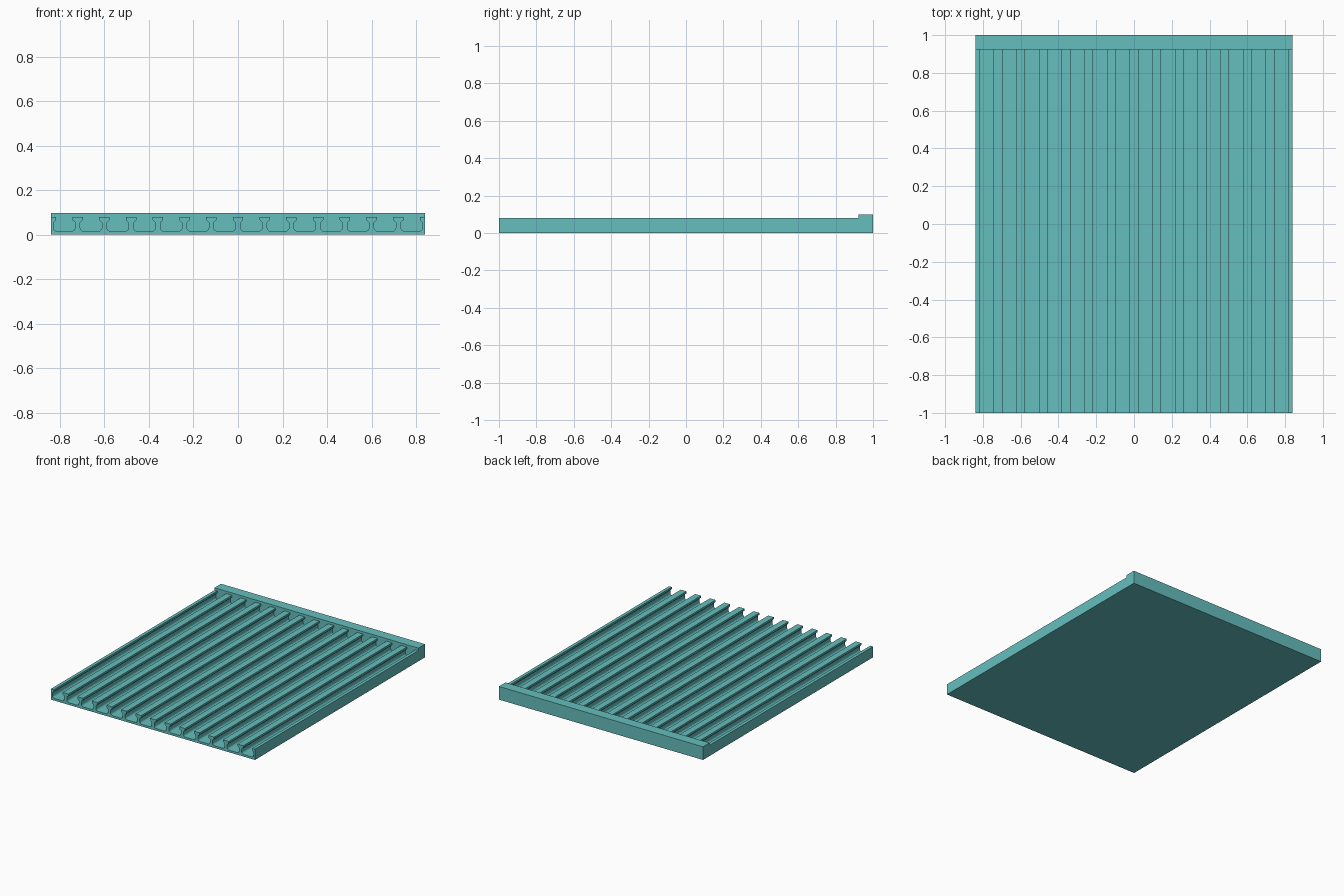
import bpy, bmesh, math

if "Cube" in bpy.data.objects:
    bpy.data.objects.remove(bpy.data.objects["Cube"])

teal = bpy.data.materials.new("teal")
teal.diffuse_color = (0.133, 0.515, 0.515, 1)
teal.use_nodes = True
teal.node_tree.nodes["Principled BSDF"].inputs["Base Color"].default_value = teal.diffuse_color

HALF_W, PITCH, SLOTS = 0.84, 0.12, 14
TOP, FLOOR, CAP_Y, CAP_TOP = 0.08, 0.016, 0.923, 0.098


def extrude_profile(name, points, y0, y1):
    """Closed x-z outline pushed along y."""
    bm = bmesh.new()
    face = bm.faces.new([bm.verts.new((x, y0, z)) for x, z in points])
    ext = bmesh.ops.extrude_face_region(bm, geom=[face])
    verts = [v for v in ext["geom"] if isinstance(v, bmesh.types.BMVert)]
    bmesh.ops.translate(bm, verts=verts, vec=(0, y1 - y0, 0))
    bmesh.ops.recalc_face_normals(bm, faces=bm.faces)
    mesh = bpy.data.meshes.new(name)
    bm.to_mesh(mesh)
    bm.free()
    mesh.materials.append(teal)
    obj = bpy.data.objects.new(name, mesh)
    bpy.context.collection.objects.link(obj)
    return obj


# Right half of one undercut slot: straight mouth, tapered lip, rounded pocket
half = [(0.0365, TOP), (0.0365, 0.066), (0.049, 0.054)]
R = 0.016
for i in range(5):
    a = math.radians(i * 22.5)
    half.append((0.049 - R + R * math.cos(a), FLOOR + R - R * math.sin(a)))
slot = [(-x, z) for x, z in half] + [(x, z) for x, z in reversed(half)]

# Slotted plate: one comb-shaped outline with repeated slots
outline = [(-HALF_W, 0), (-HALF_W, TOP)]
for i in range(SLOTS):
    cx = (i - (SLOTS - 1) / 2) * PITCH
    outline += [(cx + x, z) for x, z in slot]
outline += [(HALF_W, TOP), (HALF_W, 0)]
extrude_profile("slotted_plate", outline, -1, CAP_Y)

# Raised bar closing the back ends of the slots
extrude_profile("back_bar", [(-HALF_W, 0), (-HALF_W, CAP_TOP),
                             (HALF_W, CAP_TOP), (HALF_W, 0)], CAP_Y, 1)
